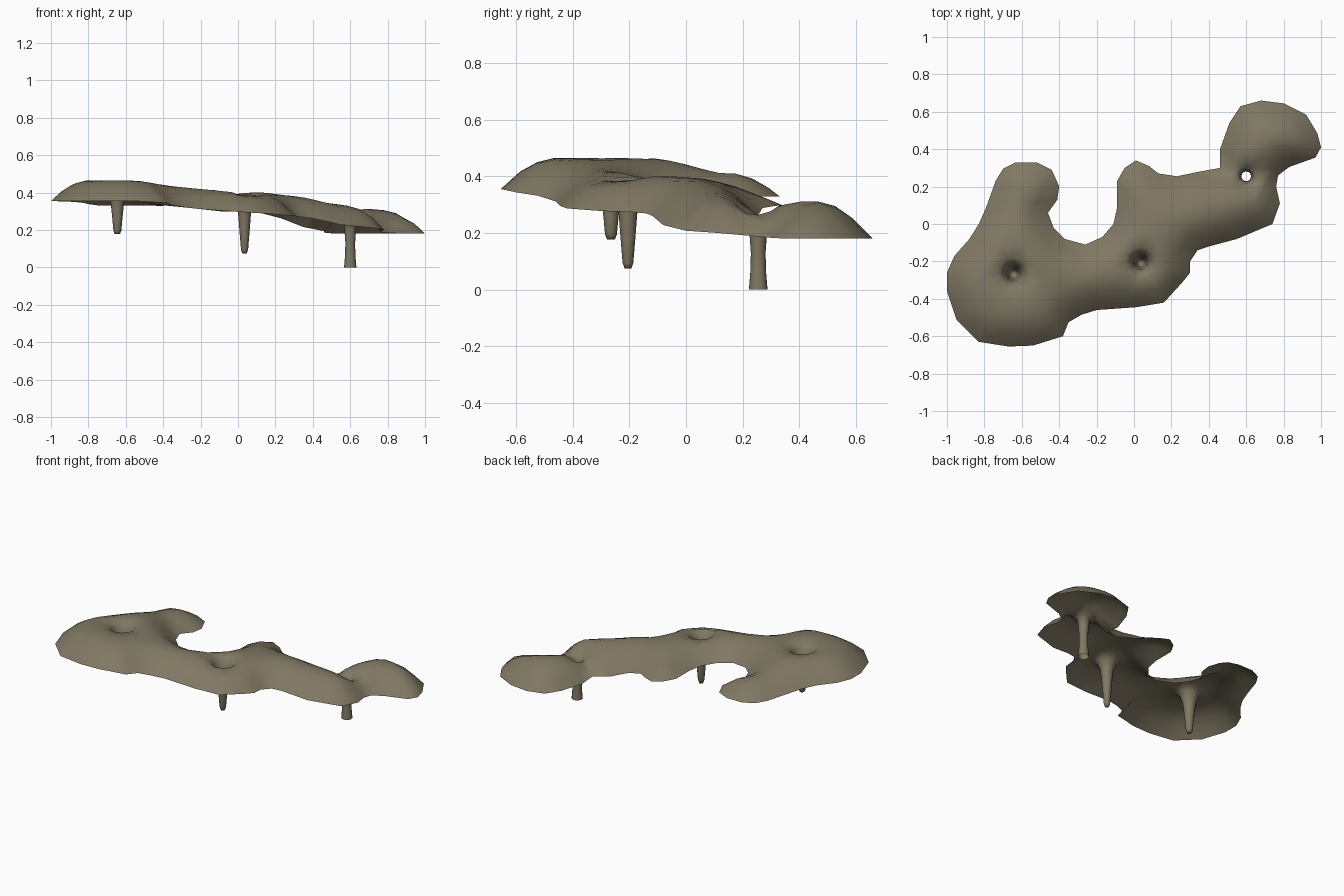
import bpy
import bmesh
import math
from mathutils import Vector, geometry

cube = bpy.data.objects.get("Cube")
if cube:
    bpy.data.objects.remove(cube, do_unlink=True)

# Plan outline of the shell, in hundredths of a unit, clockwise
OUTLINE = [
    (68, 66), (80, 64.5), (92, 58.5), (98, 48.5), (100, 41), (97, 35.5),
    (83, 30.5), (77, 26), (76, 20), (78, 11), (74, 0), (55, -8), (40, -12),
    (34, -14), (30, -20), (30, -26), (26, -31), (16, -42), (1, -44.5),
    (-20, -46), (-28, -48.5), (-35, -52.5), (-38, -60), (-54, -65),
    (-67, -65.5), (-83, -63), (-95, -51), (-100, -36), (-100, -26),
    (-96, -17), (-88, -8), (-83, 0), (-79, 9), (-74, 23), (-70, 29.5),
    (-63, 33), (-52, 33), (-44, 29), (-40, 20), (-41, 13), (-46, 6),
    (-43, -2), (-37, -8), (-26, -11), (-17, -7), (-11, 0), (-9, 9),
    (-9, 23), (-5, 30), (1, 34), (8, 31), (13, 27), (23, 25.5),
    (35, 28), (46, 30), (46, 40), (51, 54), (57, 63),
]
outline = [Vector((x / 100, y / 100)) for x, y in reversed(OUTLINE)]

# Plan position, rim height and crown height across the shell
HEIGHTS = [
    (-0.95, -0.4, 0.355, 0.46), (-0.65, -0.55, 0.355, 0.465),
    (-0.65, -0.2, 0.35, 0.47), (-0.55, 0.2, 0.33, 0.415),
    (-0.25, -0.28, 0.325, 0.43), (0, -0.4, 0.295, 0.40),
    (0, -0.05, 0.30, 0.41), (0.02, 0.27, 0.30, 0.36),
    (0.25, -0.25, 0.275, 0.395), (0.3, 0.05, 0.265, 0.39),
    (0.6, 0.1, 0.21, 0.33), (0.5, 0.32, 0.18, 0.32),
    (0.75, 0.4, 0.18, 0.315), (0.9, 0.5, 0.18, 0.30),
]

# Each funnel: centre, then (radius, height) rings down the stem, and whether the tip is closed
FUNNELS = [
    (Vector((-0.645, -0.265)), [(0.04, 0.375), (0.033, 0.32), (0.026, 0.25),
                                (0.021, 0.195), (0.014, 0.178)], True),
    (Vector((0.035, -0.205)), [(0.04, 0.325), (0.033, 0.27), (0.026, 0.18),
                               (0.019, 0.095), (0.012, 0.075)], True),
    (Vector((0.6, 0.255)), [(0.038, 0.25), (0.031, 0.2), (0.026, 0.13),
                            (0.028, 0.06), (0.033, 0)], False),
]
MOUTH = 0.085
SIDES = 12
SPACING = 0.065


def edge_distance(p):
    """Distance from a plan point to the outline."""
    best = 10
    for a, b in zip(outline, outline[1:] + outline[:1]):
        t = max(0, min(1, (p - a).dot(b - a) / (b - a).length_squared))
        best = min(best, (p - a.lerp(b, t)).length)
    return best


def is_inside(p):
    inside = False
    for a, b in zip(outline, outline[1:] + outline[:1]):
        if (a.y > p.y) != (b.y > p.y):
            if p.x < a.x + (p.y - a.y) * (b.x - a.x) / (b.y - a.y):
                inside = not inside
    return inside


def shell_height(p):
    """Rounded rise from the rim to the crown."""
    total = rim = crown = 0
    for x, y, low, high in HEIGHTS:
        weight = math.exp(-((p.x - x) ** 2 + (p.y - y) ** 2) / 0.045)
        total += weight
        rim += weight * low
        crown += weight * high
    rim, crown = rim / total, crown / total
    t = min(1, edge_distance(p) / 0.2)
    return rim + (crown - rim) * (1 - (1 - t) ** 2)


def circle(centre, radius):
    angles = [math.tau * i / SIDES for i in range(SIDES)]
    return [centre + radius * Vector((math.cos(a), math.sin(a))) for a in angles]


# Plan points: outline, funnel mouths, then a staggered grid inside
points = list(outline)
edges = []
mouth_starts = []
for centre, rings, closed in FUNNELS:
    start = len(points)
    mouth_starts.append(start)
    points += circle(centre, MOUTH)
    edges += [(start + i, start + (i + 1) % SIDES) for i in range(SIDES)]

for row in range(-11, 12):
    for col in range(-17, 18):
        p = Vector(((col + 0.5 * (row % 2)) * SPACING, row * SPACING * 0.9))
        clear = all((p - f[0]).length > MOUTH * 1.3 for f in FUNNELS)
        if clear and is_inside(p) and edge_distance(p) > 0.03:
            points.append(p)

plan = geometry.delaunay_2d_cdt(points, edges, [list(range(len(outline)))], 1, 1e-5)
flat_verts, flat_faces, origins = plan[0], plan[2], plan[3]

# Domed shell with open funnel mouths
bm = bmesh.new()
verts = []
by_origin = {}
for p, sources in zip(flat_verts, origins):
    p = Vector((p.x, p.y))
    z = shell_height(p)
    if any((p - f[0]).length < MOUTH * 1.05 for f in FUNNELS):
        z -= 0.012
    vert = bm.verts.new((p.x, p.y, z))
    verts.append(vert)
    for source in sources:
        by_origin[source] = vert

for face in flat_faces:
    corners = [verts[i] for i in face]
    middle = sum((v.co.xy for v in corners), Vector((0, 0))) / len(corners)
    if all((middle - f[0]).length > MOUTH * 0.94 for f in FUNNELS):
        bm.faces.new(corners)

# Funnels and stems continue the shell downward
for start, (centre, rings, closed) in zip(mouth_starts, FUNNELS):
    loop = [by_origin[start + i] for i in range(SIDES)]
    throat = sum(v.co.z for v in loop) / SIDES - 0.025
    for radius, z in [(0.058, throat)] + rings:
        lower = [bm.verts.new((p.x, p.y, z)) for p in circle(centre, radius)]
        for i in range(SIDES):
            j = (i + 1) % SIDES
            bm.faces.new((loop[i], loop[j], lower[j], lower[i]))
        loop = lower
    if closed:
        bm.faces.new(loop)

loose = [v for v in bm.verts if not v.link_faces]
bmesh.ops.delete(bm, geom=loose, context="VERTS")
bmesh.ops.recalc_face_normals(bm, faces=bm.faces)
if sum(f.normal.z * f.calc_area() for f in bm.faces) < 0:
    bmesh.ops.reverse_faces(bm, faces=bm.faces)
for face in bm.faces:
    face.smooth = True

mesh = bpy.data.meshes.new("funnel_shell")
bm.to_mesh(mesh)
bm.free()
shell = bpy.data.objects.new("funnel_shell", mesh)
bpy.context.collection.objects.link(shell)

# Single olive stone colour
stone = bpy.data.materials.new("olive_stone")
stone.use_nodes = True
colour = (0.215, 0.187, 0.125, 1)
stone.diffuse_color = colour
stone.node_tree.nodes["Principled BSDF"].inputs["Base Color"].default_value = colour
mesh.materials.append(stone)
